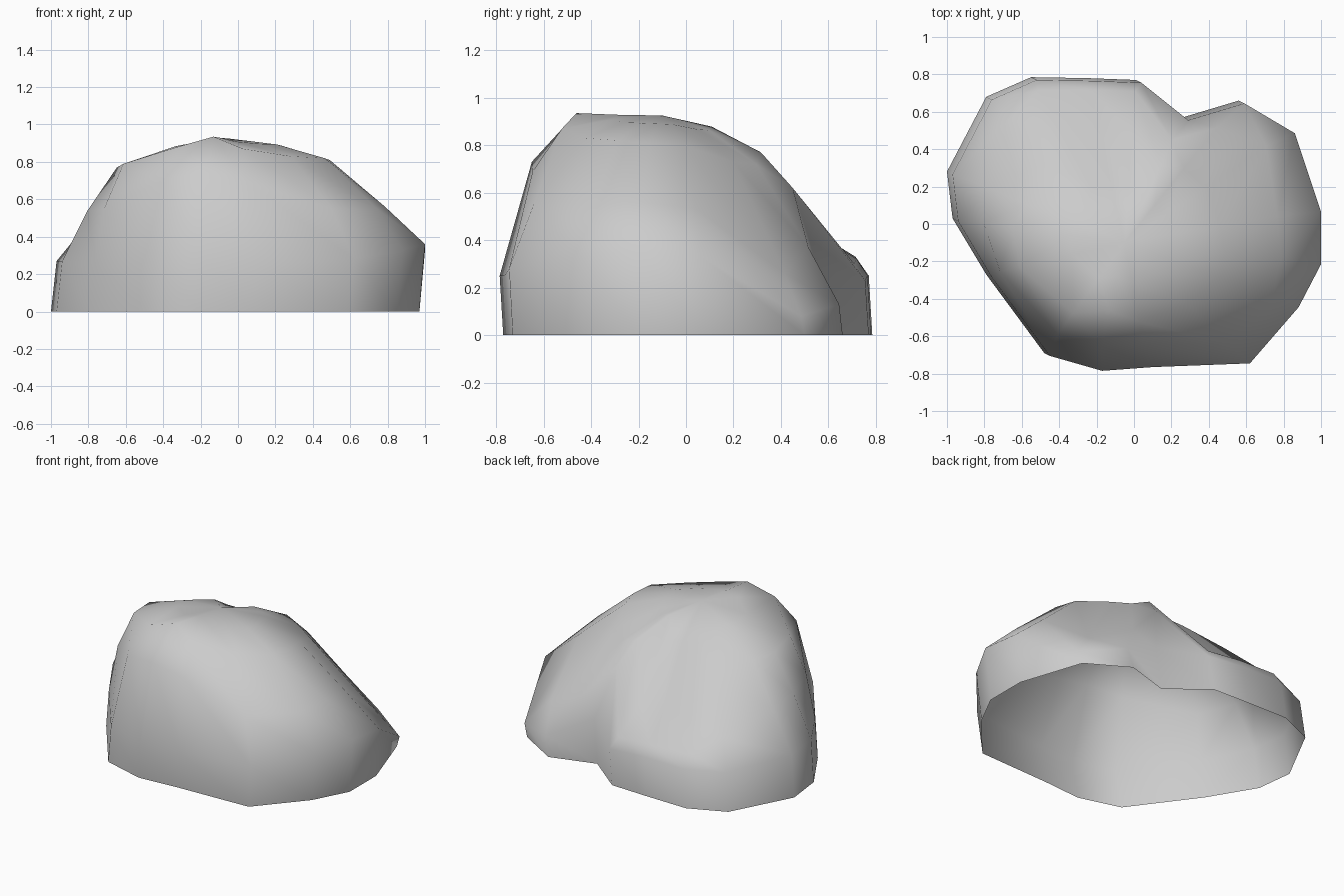
import bpy, bmesh

if "Cube" in bpy.data.objects:
    bpy.data.objects.remove(bpy.data.objects["Cube"])

# Spokes around the rock: foot x, foot y, belt height,
# shoulder scale + height, rim scale + height (scales are towards the crown)
SPOKES = [
    (.97, -.20, .36, .82, .56, .53, .81),
    (.85, -.43, .33, .88, .55, .57, .82),
    (.59, -.73, .28, .86, .55, .52, .83),
    (.07, -.75, .25, .84, .69, .65, .87),
    (-.20, -.77, .25, .82, .73, .54, .935),
    (-.48, -.69, .25, .83, .70, .64, .88),
    (-.79, -.27, .25, .90, .55, .76, .79),
    (-.97, .03, .27, .82, .54, .65, .77),
    (-1.0, .28, .27, .77, .50, .55, .74),
    (-.79, .68, .25, .84, .42, .54, .66),
    (-.55, .785, .25, .92, .33, .68, .46),
    (-.25, .78, .25, .93, .32, .70, .45),
    (.01, .77, .23, .93, .30, .68, .44),
    (.26, .57, .29, .82, .62, .62, .77),
    (.56, .66, .13, .81, .37, .52, .72),
    (.83, .50, .08, .86, .26, .50, .73),
    (.97, .08, .33, .80, .53, .50, .80),
]
CX, CY, TOP = -.05, -.10, .925


def toward(x, y, s, z):
    return (CX + (x - CX) * s, CY + (y - CY) * s, z)


# Stack the rings: foot, bulging belt, shoulder, rim, inner crown
rings = [[], [], [], [], []]
for x, y, z1, s2, z2, s3, z3 in SPOKES:
    rings[0].append((x, y, 0))
    rings[1].append((x + .03, y - .015, z1))
    rings[2].append(toward(x, y, s2, z2))
    rings[3].append(toward(x, y, s3, z3))
    rings[4].append(toward(x, y, s3 * .5, z3 + .7 * (TOP - z3)))

# Skin the rings; the underside stays open
bm = bmesh.new()
loops = [[bm.verts.new(p) for p in ring] for ring in rings]
n = len(SPOKES)
for low, high in zip(loops, loops[1:]):
    for i in range(n):
        bm.faces.new((low[i - 1], high[i - 1], high[i], low[i]))
crown = bm.verts.new((CX, CY, TOP))
for i in range(n):
    bm.faces.new((loops[-1][i - 1], crown, loops[-1][i]))
bmesh.ops.recalc_face_normals(bm, faces=bm.faces)
bm.normal_update()
if crown.normal.z < 0:
    bmesh.ops.reverse_faces(bm, faces=bm.faces)

# Smooth-shaded boulder object
mesh = bpy.data.meshes.new("boulder")
bm.to_mesh(mesh)
bm.free()
for poly in mesh.polygons:
    poly.use_smooth = True
bpy.context.collection.objects.link(bpy.data.objects.new("boulder", mesh))
